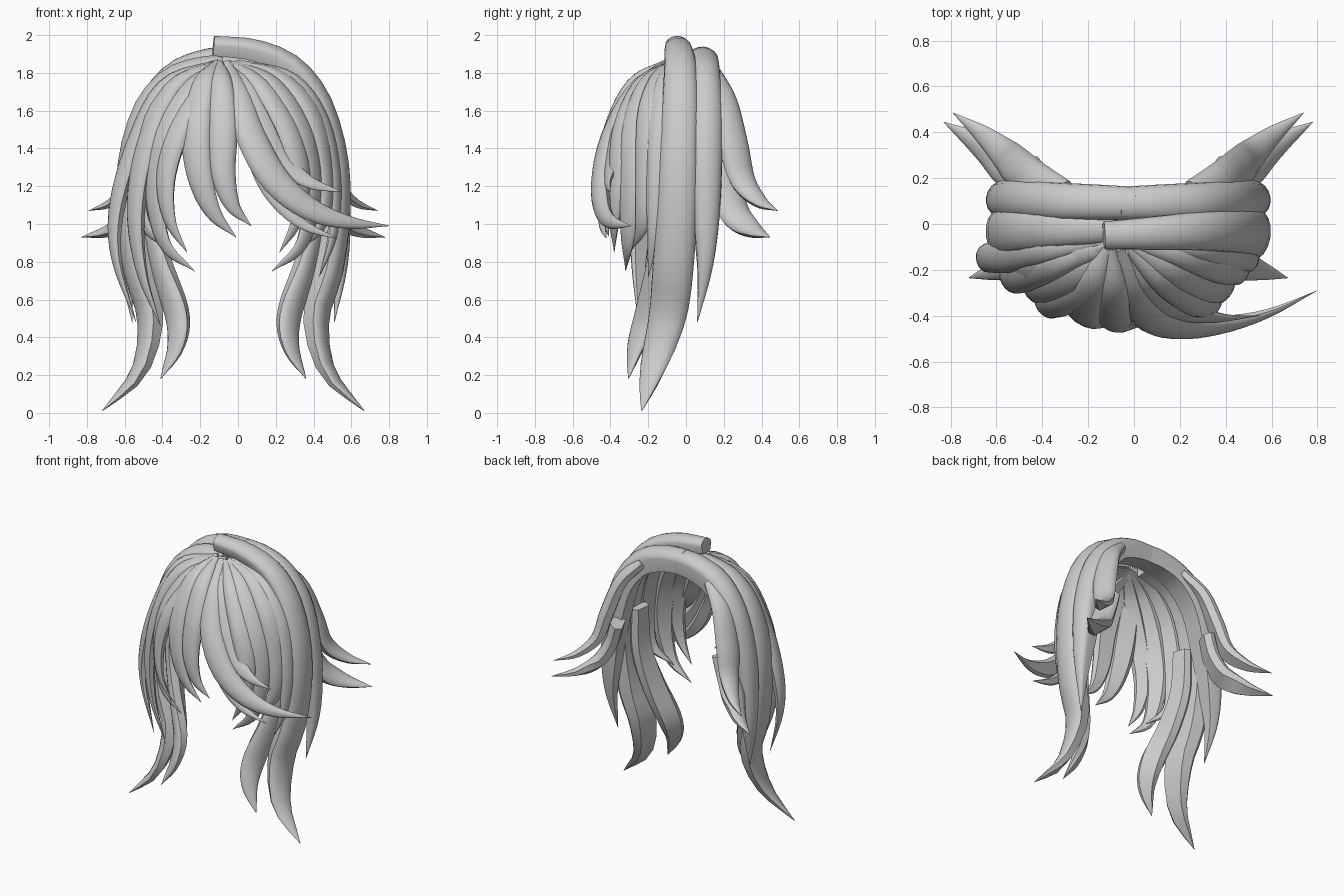
import bpy, bmesh, math
from mathutils import Vector

MID = -0.025     # x of the hair's symmetry plane
STEPS = 24

mat = bpy.data.materials.new("light_grey")
mat.diffuse_color = (0.6, 0.6, 0.6, 1)

# Lock cross-section: domed outside, flat inside with bevelled edges
DOME = [(math.cos(math.pi * i / 8), math.sin(math.pi * i / 8)) for i in range(9)]


def spline(pts, t):
    """Point on a smooth curve through pts, t from 0 to 1."""
    n = len(pts) - 1
    i = min(int(t * n), n - 1)
    f = t * n - i
    b, c = pts[i], pts[i + 1]
    a = pts[i - 1] if i > 0 else b * 2 - c
    d = pts[i + 2] if i + 2 <= n else c * 2 - b
    return 0.5 * (2 * b + (c - a) * f + (2 * a - 5 * b + 4 * c - d) * f * f
                  + (3 * b - a - 3 * c + d) * f ** 3)


def lock(name, points, width, thick, start=0.3, peak=0.4, back=0.7, inner=0.7,
         taper=1.7, mirror=False):
    """Tapered hair lock; width and thick are half sizes at the fullest place."""
    pts = [Vector(p) for p in points]
    if mirror:
        pts = [Vector((2 * MID - p.x, p.y, p.z)) for p in pts]
    section = DOME + [(-inner, -back), (inner, -back)]
    bm = bmesh.new()
    rings = []
    for k in range(STEPS + 1):
        t = k / STEPS
        p = spline(pts, t)
        tan = (spline(pts, min(t + 0.01, 1)) - spline(pts, max(t - 0.01, 0))).normalized()
        out = p - Vector((MID, 0.03, min(p.z, 1.25)))
        out = (out - tan * out.dot(tan)).normalized()
        side = tan.cross(out)
        if t < peak:
            s = start + (1 - start) * math.sin(t / peak * math.pi / 2)
            h = thick * (0.35 + 0.65 * s)
        else:
            fall = (t - peak) / (1 - peak)
            s = max(0.015, 1 - fall ** taper)
            h = thick * max(0.015, 1 - fall ** 1.7)
        rings.append([bm.verts.new(p + side * (u * width * s) + out * (v * h))
                      for u, v in section])
    n = len(section)
    for r, q in zip(rings, rings[1:]):
        for i in range(n):
            bm.faces.new((r[i], r[(i + 1) % n], q[(i + 1) % n], q[i]))
    bm.faces.new(rings[0])
    bm.faces.new(rings[-1])
    bmesh.ops.recalc_face_normals(bm, faces=bm.faces)
    me = bpy.data.meshes.new(name)
    bm.to_mesh(me)
    bm.free()
    me.materials.append(mat)
    ob = bpy.data.objects.new(name, me)
    bpy.context.collection.objects.link(ob)
    bpy.ops.object.select_all(action='DESELECT')
    ob.select_set(True)
    bpy.context.view_layer.objects.active = ob
    bpy.ops.object.shade_smooth_by_angle(angle=math.radians(40))


def pair(name, *args, **kw):
    lock(name + "_right", *args, **kw)
    lock(name + "_left", *args, mirror=True, **kw)


# Long crown locks, over the top and down to the lowest tips
TAIL = [(0.52, -0.04, 1.35), (0.53, -0.05, 1.05), (0.49, -0.07, 0.75),
        (0.425, -0.10, 0.50), (0.48, -0.18, 0.22), (0.67, -0.235, 0.01)]
lock("crown_lock_right", [(-0.13, -0.05, 1.95), (0.10, -0.04, 1.925), (0.30, -0.03, 1.83),
                          (0.44, -0.03, 1.64)] + TAIL, 0.11, 0.065, start=0.55, peak=0.65,
     back=1.2, taper=2.6)
lock("crown_lock_left", [(0.03, -0.02, 1.84), (0.12, -0.02, 1.84), (0.30, -0.02, 1.78),
                         (0.44, -0.03, 1.62)] + TAIL, 0.11, 0.065, start=0.5, peak=0.65,
     back=1.2, taper=2.6, mirror=True)

# Thick back band running over the head and down each side
pair("back_band", [(-0.06, 0.09, 1.885), (0.12, 0.095, 1.87), (0.30, 0.10, 1.79),
                   (0.44, 0.11, 1.60), (0.52, 0.11, 1.30), (0.55, 0.11, 1.00),
                   (0.55, 0.10, 0.75), (0.51, 0.06, 0.48)], 0.085, 0.06, start=0.85, peak=0.5,
     back=1.7, inner=0.95)

# Flicked locks behind the ears
pair("upper_flick", [(0.25, 0.14, 1.80), (0.38, 0.20, 1.65), (0.46, 0.25, 1.42),
                     (0.51, 0.30, 1.23), (0.61, 0.39, 1.12), (0.74, 0.485, 1.07)],
     0.085, 0.05, start=0.6, back=0.9)
pair("lower_flick", [(0.40, 0.22, 1.34), (0.45, 0.22, 1.18), (0.52, 0.26, 1.05),
                     (0.63, 0.35, 0.97), (0.78, 0.445, 0.93)], 0.09, 0.05, start=0.9, back=0.9)

# Inner curls hanging in front of the long locks
pair("inner_curl", [(0.42, -0.06, 1.35), (0.42, -0.08, 1.05), (0.36, -0.13, 0.78),
                    (0.275, -0.20, 0.52), (0.28, -0.265, 0.35), (0.36, -0.305, 0.18)],
     0.085, 0.05, start=0.8, peak=0.5, back=0.9, taper=2.2)

# Side locks fanning out from the parting
pair("temple_lock", [(-0.02, -0.08, 1.84), (0.22, -0.13, 1.77), (0.39, -0.18, 1.57),
                     (0.46, -0.20, 1.25), (0.44, -0.23, 1.00), (0.30, -0.29, 0.86)],
     0.085, 0.05)
pair("cheek_lock", [(-0.02, -0.09, 1.84), (0.18, -0.20, 1.74), (0.33, -0.27, 1.50),
                    (0.39, -0.29, 1.20), (0.34, -0.31, 0.90), (0.18, -0.32, 0.75)],
     0.085, 0.045)
pair("brow_lock", [(-0.03, -0.10, 1.84), (0.12, -0.24, 1.73), (0.26, -0.33, 1.50),
                   (0.33, -0.36, 1.25), (0.31, -0.38, 1.02), (0.22, -0.38, 0.85)],
     0.075, 0.045)

# Extra outer locks on each side
lock("outer_lock_left", [(-0.10, -0.07, 1.845), (-0.38, -0.11, 1.73), (-0.54, -0.14, 1.42),
                         (-0.64, -0.15, 1.08), (-0.64, -0.17, 0.80), (-0.54, -0.20, 0.48)],
     0.075, 0.05)
lock("long_side_lock_left", [(-0.10, -0.08, 1.845), (-0.34, -0.17, 1.72), (-0.48, -0.22, 1.42),
                             (-0.54, -0.24, 1.08), (-0.51, -0.25, 0.75), (-0.41, -0.25, 0.46)],
     0.08, 0.05)
lock("outer_lock_right", [(0.00, -0.07, 1.845), (0.28, -0.10, 1.76), (0.43, -0.13, 1.55),
                          (0.50, -0.15, 1.25), (0.50, -0.17, 0.95), (0.43, -0.20, 0.72)],
     0.075, 0.05)

# Middle fringe
lock("fringe_left", [(-0.11, -0.10, 1.845), (-0.18, -0.25, 1.74), (-0.22, -0.36, 1.50),
                     (-0.20, -0.41, 1.25), (-0.13, -0.42, 1.06), (-0.01, -0.41, 0.93)],
     0.085, 0.05)
lock("fringe_middle", [(-0.10, -0.10, 1.845), (-0.09, -0.27, 1.74), (-0.08, -0.38, 1.52),
                       (-0.08, -0.43, 1.28), (-0.03, -0.44, 1.10), (0.07, -0.43, 0.99)],
     0.08, 0.05)

# Fringe swept across to the right
lock("swept_fringe", [(-0.06, -0.10, 1.845), (0.00, -0.28, 1.70), (0.07, -0.40, 1.46),
                      (0.20, -0.45, 1.23), (0.38, -0.44, 1.08), (0.58, -0.39, 1.01),
                      (0.80, -0.29, 0.99)], 0.085, 0.05)
lock("upper_swept_wisp", [(-0.05, -0.10, 1.84), (0.06, -0.26, 1.72), (0.16, -0.35, 1.50),
                          (0.26, -0.39, 1.32), (0.38, -0.41, 1.22), (0.55, -0.40, 1.17)],
     0.07, 0.03)
lock("lower_swept_wisp", [(0.02, -0.34, 1.52), (0.10, -0.40, 1.32), (0.20, -0.43, 1.14),
                          (0.34, -0.44, 1.00), (0.53, -0.42, 0.92)], 0.05, 0.03)
